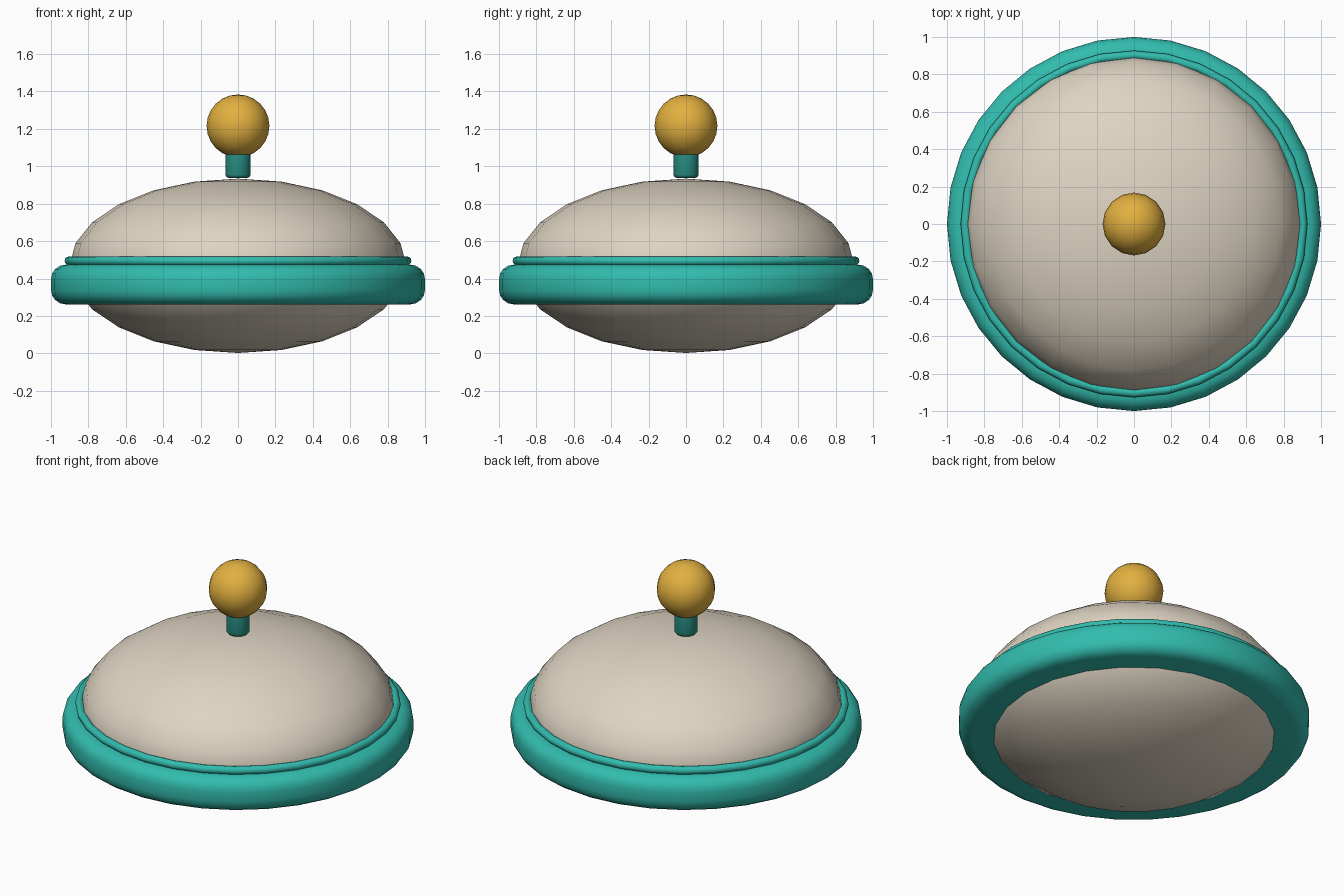
import bpy, math

if "Cube" in bpy.data.objects:
    bpy.data.objects.remove(bpy.data.objects["Cube"])


def material(name, rgb):
    def lin(c):
        c /= 255
        return c / 12.92 if c <= 0.04045 else ((c + 0.055) / 1.055) ** 2.4
    m = bpy.data.materials.new(name)
    m.diffuse_color = (*[lin(c) for c in rgb], 1)
    m.use_nodes = True
    m.node_tree.nodes["Principled BSDF"].inputs["Base Color"].default_value = m.diffuse_color
    return m


beige = material("warm beige", (222, 212, 194))
teal = material("teal", (50, 188, 174))
dark_teal = material("dark teal", (40, 140, 130))
gold = material("gold", (226, 176, 64))


def finish(name, mat, angle=40):
    ob = bpy.context.object
    ob.name = name
    ob.data.materials.append(mat)
    bpy.ops.object.shade_smooth_by_angle(angle=math.radians(angle))
    return ob


def ball(name, mat, segs, rings, z, rx, rz):
    bpy.ops.mesh.primitive_uv_sphere_add(segments=segs, ring_count=rings, radius=1, location=(0, 0, z))
    bpy.context.object.scale = (rx, rx, rz)
    bpy.ops.object.transform_apply(location=False, rotation=False, scale=True)
    return finish(name, mat)


def disc(name, mat, segs, r, z0, z1, bevel, steps):
    # cylinder with rounded rims
    bpy.ops.mesh.primitive_cylinder_add(vertices=segs, radius=r, depth=z1 - z0,
                                        location=(0, 0, (z0 + z1) / 2))
    ob = bpy.context.object
    mod = ob.modifiers.new("rounded rim", 'BEVEL')
    mod.width = bevel
    mod.segments = steps
    mod.limit_method = 'ANGLE'
    mod.angle_limit = math.radians(40)
    bpy.ops.object.modifier_apply(modifier=mod.name)
    return finish(name, mat)


# flattened body
ball("body", beige, 24, 12, 0.468, 0.9, 0.466)

# wide band and the thin ring on top of it
disc("band", teal, 32, 1.0, 0.262, 0.474, 0.078, 4)
bpy.ops.mesh.primitive_torus_add(major_segments=32, minor_segments=12, major_radius=0.903,
                                 minor_radius=0.024, location=(0, 0, 0.494))
finish("rim_ring", teal, 60)

# stem and knob
disc("stem", dark_teal, 16, 0.067, 0.938, 1.1, 0.018, 3)
ball("knob", gold, 16, 12, 1.216, 0.168, 0.168)
